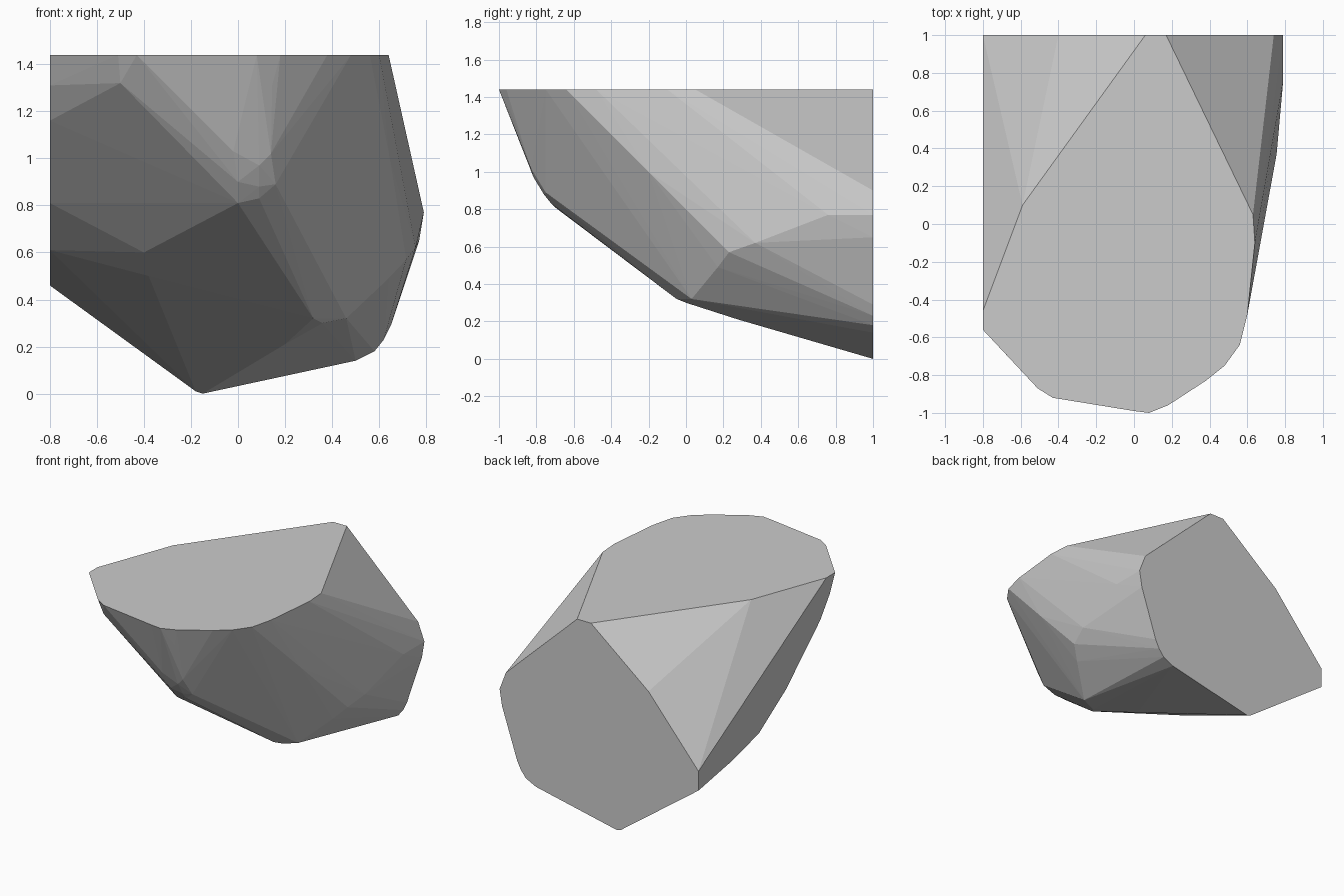
import bpy, bmesh

TOP, BACK, LEFT = 1.44, 1.0, -0.8

# Outlines of the three flat cuts
top_cut = [(-0.8, -0.46), (-0.59, 0.1), (0.06, 1), (0.17, 1), (0.63, 0.05), (0.64, -0.1),
           (0.6, -0.48), (0.56, -0.64), (0.48, -0.75), (0.38, -0.83), (0.18, -0.96),
           (0.08, -1), (0, -0.99), (-0.43, -0.92), (-0.51, -0.87), (-0.8, -0.56)]
back_cut = [(-0.4, 1.07), (-0.8, 0.6), (-0.8, 0.46), (-0.18, 0.01), (-0.15, 0), (0.5, 0.14),
            (0.58, 0.18), (0.62, 0.23), (0.65, 0.29), (0.77, 0.65), (0.79, 0.77), (0.74, 0.9)]
left_cut = [(-0.5, 1.31), (-0.39, 1.16), (0, 0.81), (0.31, 0.61), (0.61, 0.53)]

# Corners of the chipped front, underside and right flank
chips = [(-0.5, -0.82, 1.32), (-0.4, -0.78, 1.24), (-0.02, -0.835, 1.03), (0.09, -0.815, 0.97),
         (0.14, -0.83, 1.02), (0.145, -0.93, 1.31), (0, -0.77, 0.9), (0.09, -0.76, 0.88),
         (0.16, -0.75, 0.89), (0.09, -0.72, 0.83), (0, -0.7, 0.81)]
belly = [(-0.4, -0.1, 0.6), (-0.38, 0.06, 0.5), (0.32, -0.05, 0.32), (0.36, 0, 0.3),
         (0.46, 0.03, 0.32), (0.2, 0.28, 0.21)]
flank = [(0.64, 0.17, 0.49), (0.715, 0.23, 0.57), (0.755, 0.37, 0.62), (0.79, 0.76, 0.77),
         (0.645, -0.2, 1.0)]

points = [(x, y, TOP) for x, y in top_cut]
points += [(x, BACK, z) for x, z in back_cut]
points += [(LEFT, y, z) for y, z in left_cut]
points += chips + belly + flank

# Wrap the corners in a faceted convex stone
bm = bmesh.new()
for p in points:
    bm.verts.new(p)
hull = bmesh.ops.convex_hull(bm, input=bm.verts[:])
loose = [v for v in bm.verts if not v.link_faces]
bmesh.ops.delete(bm, geom=loose, context='VERTS')
bmesh.ops.dissolve_limit(bm, angle_limit=0.01, verts=bm.verts[:], edges=bm.edges[:])
bmesh.ops.recalc_face_normals(bm, faces=bm.faces[:])

mesh = bpy.data.meshes.new("rock")
bm.to_mesh(mesh)
bm.free()
rock = bpy.data.objects.new("rock", mesh)
bpy.context.collection.objects.link(rock)
